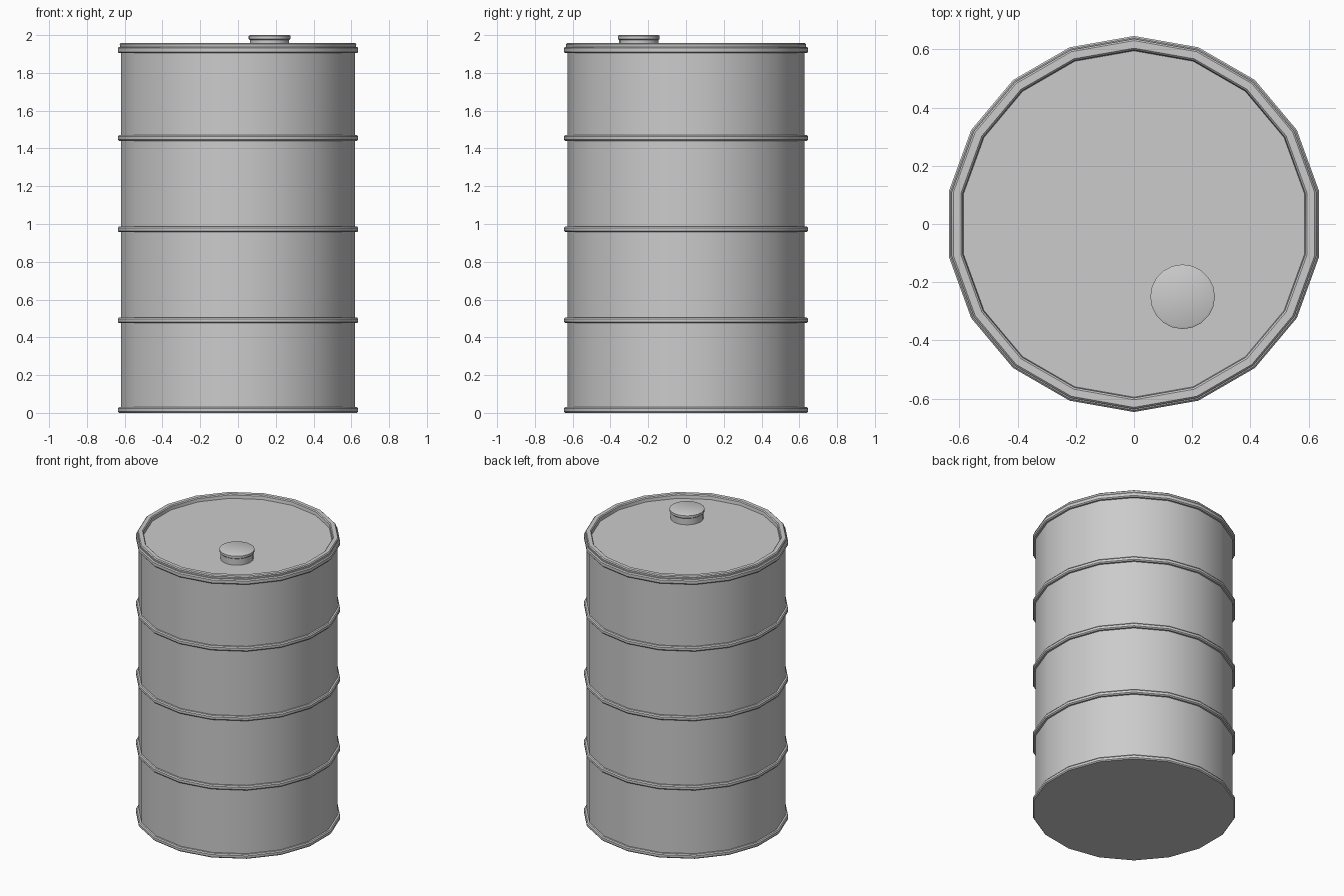
import bpy, bmesh, math

if "Cube" in bpy.data.objects:
    bpy.data.objects.remove(bpy.data.objects["Cube"])

def lathe(name, profile, sides, center=(0, 0)):
    """Revolve an (r, z) profile, capping both ends; a vertex sits on +y."""
    bm = bmesh.new()
    loops = []
    for r, z in profile:
        ring = []
        for i in range(sides):
            a = math.pi / 2 + 2 * math.pi * i / sides
            ring.append(bm.verts.new((center[0] + r * math.cos(a),
                                      center[1] + r * math.sin(a), z)))
        loops.append(ring)
    for a, b in zip(loops, loops[1:]):
        for i in range(sides):
            j = (i + 1) % sides
            bm.faces.new((a[i], a[j], b[j], b[i]))
    bm.faces.new(loops[0][::-1])
    bm.faces.new(loops[-1])
    bmesh.ops.recalc_face_normals(bm, faces=bm.faces)
    mesh = bpy.data.meshes.new(name)
    bm.to_mesh(mesh)
    bm.free()
    ob = bpy.data.objects.new(name, mesh)
    bpy.context.collection.objects.link(ob)
    bpy.ops.object.select_all(action='DESELECT')
    ob.select_set(True)
    bpy.context.view_layer.objects.active = ob
    bpy.ops.object.shade_smooth_by_angle(angle=math.radians(30))
    return ob

R, RING = 0.628, 0.646

def hoop(z, h):
    """Raised hoop with chamfered edges, centred on height z."""
    return [(R, z - h), (RING - 0.006, z - h), (RING, z - h + 0.007),
            (RING, z + h - 0.007), (RING - 0.006, z + h), (R, z + h)]

# Drum: bottom hoop, three wall hoops, top hoop, raised rim, recessed lid
profile = hoop(0.015, 0.015)
for z in (0.49, 0.972, 1.455):
    profile += hoop(z, 0.015)
profile += hoop(1.921, 0.017)[:-1]
profile += [(0.634, 1.938), (0.636, 1.952), (0.63, 1.958),
            (0.604, 1.958), (0.598, 1.952), (0.595, 1.93)]
lathe("drum", profile, 18)

# Filler cap with a slight lip
lathe("filler_cap", [(0.104, 1.92), (0.104, 1.974), (0.111, 1.98),
                     (0.111, 1.996), (0.103, 2.0)], 20, (0.167, -0.25))
